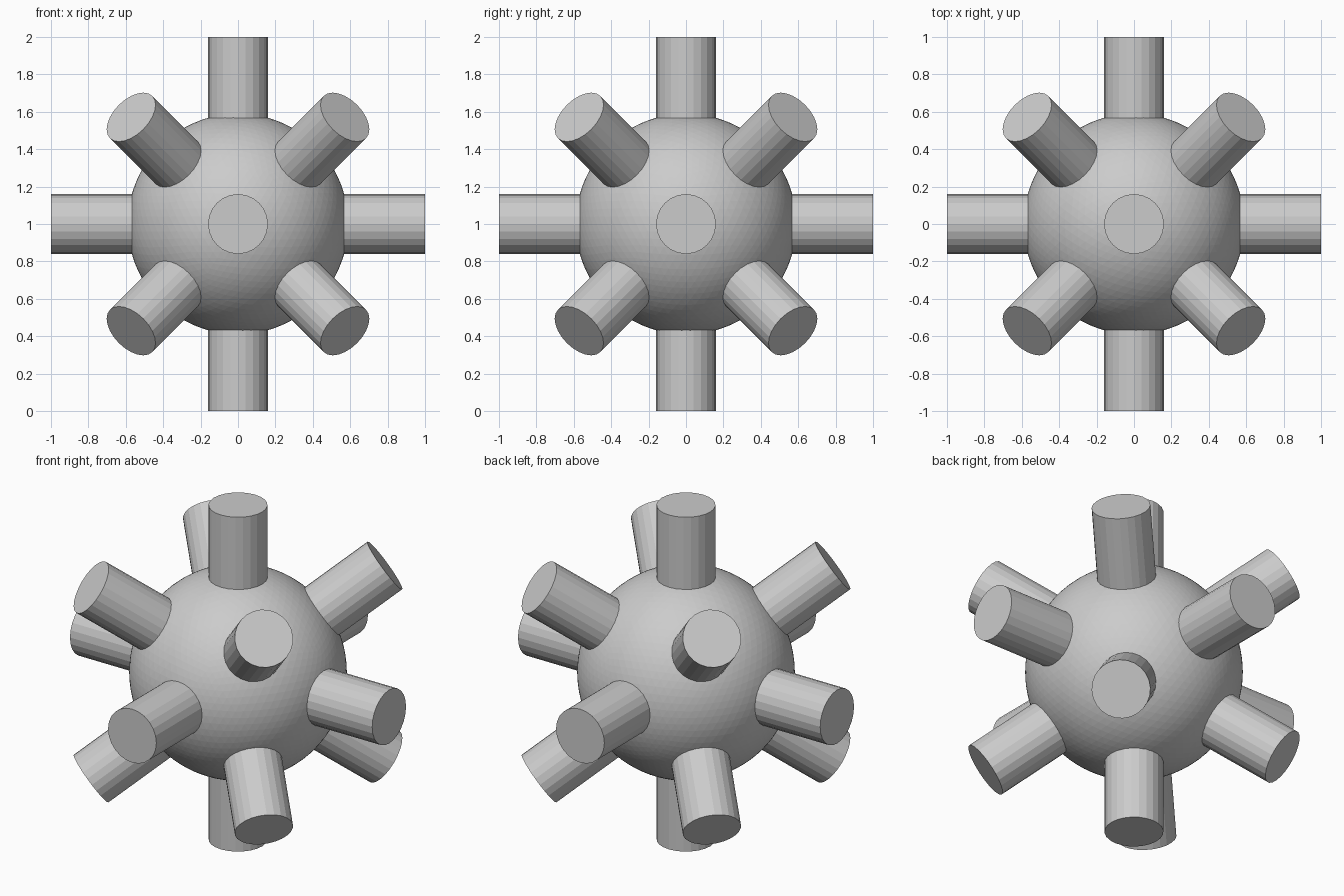
import bpy
import bmesh
from itertools import product
from mathutils import Matrix, Vector

if "Cube" in bpy.data.objects:
    bpy.data.objects.remove(bpy.data.objects["Cube"])

CENTRE = Vector((0, 0, 1))
BALL_RADIUS = 0.59
PEG_RADIUS = 0.16
PEG_START = 0.54      # just under the ball surface

grey = bpy.data.materials.new("plain_grey")
grey.diffuse_color = (0.6, 0.6, 0.6, 1)
grey.use_nodes = True
grey.node_tree.nodes["Principled BSDF"].inputs["Base Color"].default_value = grey.diffuse_color


def add_object(name, bm):
    mesh = bpy.data.meshes.new(name)
    bm.to_mesh(mesh)
    bm.free()
    mesh.materials.append(grey)
    obj = bpy.data.objects.new(name, mesh)
    bpy.context.collection.objects.link(obj)
    return obj


def add_peg(name, direction, tip):
    """Cylinder pointing outwards from the ball, open where it meets the ball."""
    bm = bmesh.new()
    bmesh.ops.create_cone(bm, cap_ends=True, segments=24, radius1=PEG_RADIUS,
                          radius2=PEG_RADIUS, depth=tip - PEG_START)
    bm.normal_update()
    inner = [f for f in bm.faces if f.normal.z < -0.9]
    bmesh.ops.delete(bm, geom=inner, context='FACES_ONLY')
    d = Vector(direction).normalized()
    turn = d.to_track_quat('Z', 'Y').to_matrix().to_4x4()
    place = Matrix.Translation(CENTRE + d * (tip + PEG_START) / 2)
    bmesh.ops.transform(bm, matrix=place @ turn, verts=bm.verts)
    add_object(name, bm)


# Central ball
bm = bmesh.new()
bmesh.ops.create_icosphere(bm, subdivisions=5, radius=BALL_RADIUS,
                           matrix=Matrix.Translation(CENTRE))
add_object("ball", bm)

# Six pegs along the axes
for name, d in {"right": (1, 0, 0), "left": (-1, 0, 0), "back": (0, 1, 0),
                "front": (0, -1, 0), "top": (0, 0, 1), "bottom": (0, 0, -1)}.items():
    add_peg(name + "_peg", d, 1.0)

# Eight pegs towards the corners of a cube
for x, y, z in product((-1, 1), repeat=3):
    name = "_".join(("upper" if z > 0 else "lower", "back" if y > 0 else "front",
                     "right" if x > 0 else "left", "peg"))
    add_peg(name, (x, y, z), 0.99)
